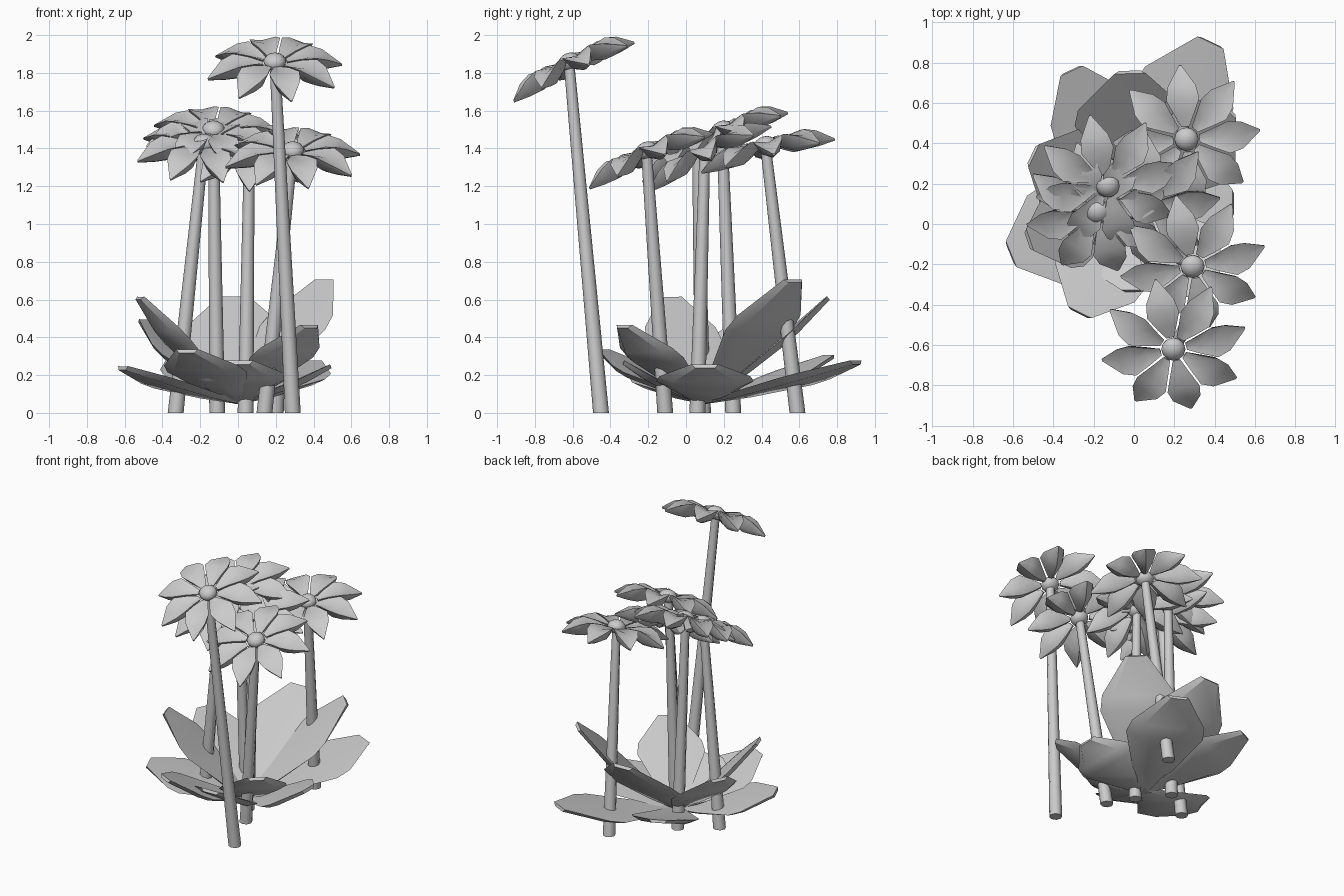
import bpy, bmesh, math
from mathutils import Vector, Matrix

if "Cube" in bpy.data.objects:
    bpy.data.objects.remove(bpy.data.objects["Cube"])


def finish(bm, name, angle=30):
    bmesh.ops.recalc_face_normals(bm, faces=bm.faces)
    me = bpy.data.meshes.new(name)
    bm.to_mesh(me)
    bm.free()
    ob = bpy.data.objects.new(name, me)
    bpy.context.collection.objects.link(ob)
    bpy.ops.object.select_all(action='DESELECT')
    ob.select_set(True)
    bpy.context.view_layer.objects.active = ob
    bpy.ops.object.shade_smooth_by_angle(angle=math.radians(angle))
    return ob


def loft(bm, rings):
    """Skin closed rings of points and cap both ends."""
    vs = [[bm.verts.new(p) for p in r] for r in rings]
    n = len(vs[0])
    for a, b in zip(vs, vs[1:]):
        for i in range(n):
            j = (i + 1) % n
            bm.faces.new((a[i], a[j], b[j], b[i]))
    bm.faces.new(vs[0][::-1])
    bm.faces.new(vs[-1])


def stem(name, base, top):
    bm = bmesh.new()
    rings = []
    for p, r in ((base, 0.042), (top, 0.028)):
        rings.append([Vector(p) + Vector((r * math.cos(a), r * math.sin(a), 0))
                      for a in (i * math.tau / 8 for i in range(8))])
    loft(bm, rings)
    finish(bm, name, 50)


# petal stations: radius, half width, rim height, middle height, keel height
PETAL = [(0.065, 0.020, 0.00, 0.00, -0.015),
         (0.13, 0.048, 0.020, 0.000, -0.048),
         (0.21, 0.082, 0.032, 0.008, -0.075),
         (0.275, 0.070, 0.008, -0.004, -0.076),
         (0.365, 0.006, -0.056, -0.056, -0.068)]


def flower(name, centre, tilt, phase):
    head = Matrix.Translation(centre) @ Matrix.Rotation(math.radians(tilt), 4, 'X')
    bm = bmesh.new()
    for k in range(8):
        m = head @ Matrix.Rotation(math.radians(phase + 45 * k), 4, 'Z')
        loft(bm, [[m @ Vector(p) for p in
                   ((r, -w, e), (r, 0, c), (r, w, e),
                    (r, w * 0.6, e + (b - e) * 0.72), (r, 0, b),
                    (r, -w * 0.6, e + (b - e) * 0.72))]
                  for r, w, e, c, b in PETAL])
    finish(bm, name + "_petals", 45)
    # round flower centre
    bm = bmesh.new()
    bmesh.ops.create_uvsphere(bm, u_segments=12, v_segments=8, radius=0.06,
                              matrix=head @ Matrix.Diagonal((1, 1, 0.75, 1)))
    finish(bm, name + "_centre", 60)


# leaf stations: fraction of length, half width, sag below straight line
LEAF = [(0.0, 0.03, 0.0), (0.25, 0.125, 0.012), (0.6, 0.235, 0.015),
        (0.72, 0.22, 0.012), (1.0, 0.065, 0.0)]
CROWN = Vector((0.0, 0.1, 0.06))


def leaf(name, tip, width):
    axis = Vector(tip) - CROWN
    side = Vector((-axis.y, axis.x, 0)).normalized()
    up = axis.cross(side).normalized()
    bm = bmesh.new()
    rings = []
    for t, w, sag in LEAF:
        w *= width
        p = CROWN + axis * t - up * sag
        th = 0.01 + 0.06 * w
        rings.append([p - side * w + up * 0.008, p + up * th * 0.5 - side * w * 0.75,
                      p + up * th * 0.5 + side * w * 0.75, p + side * w + up * 0.008,
                      p + side * w * 0.7 - up * th, p - side * w * 0.7 - up * th])
    loft(bm, rings)
    finish(bm, name)


# flowers: stem base, flower centre, tilt, petal phase
FLOWERS = [("tall", (0.29, -0.45, 0), (0.195, -0.62, 1.86), 26, 14),
           ("front_right", (0.14, -0.11, 0), (0.29, -0.21, 1.39), 24, 13),
           ("right", (0.20, 0.59, 0), (0.26, 0.42, 1.42), 14, 5),
           ("left", (-0.33, 0.09, 0), (-0.18, 0.06, 1.43), 26, 16),
           ("middle_left", (-0.11, 0.25, 0), (-0.13, 0.19, 1.50), 24, 14),
           ("middle", (0.04, 0.06, 0), (0.06, 0.1, 1.40), 28, 0)]
for n, base, c, tilt, ph in FLOWERS:
    stem(n + "_stem", base, c)
    flower(n + "_flower", c, tilt, ph)

# leaf rosette: tip position, width factor
LEAVES = [((0.46, 0.57, 0.70), 1.08), ((-0.02, 0.75, 0.61), 1.2),
          ((-0.52, -0.08, 0.61), 0.9), ((-0.61, -0.15, 0.24), 1.08),
          ((-0.27, -0.44, 0.33), 1.0), ((0.38, 0.90, 0.27), 1.1),
          ((-0.31, 0.76, 0.30), 0.95), ((-0.50, 0.34, 0.49), 1.0),
          ((0.49, 0.10, 0.25), 1.1), ((0.38, -0.33, 0.46), 0.95),
          ((0.01, -0.33, 0.27), 1.1)]
for i, (tip, w) in enumerate(LEAVES):
    leaf("leaf_%d" % (i + 1), tip, w)
